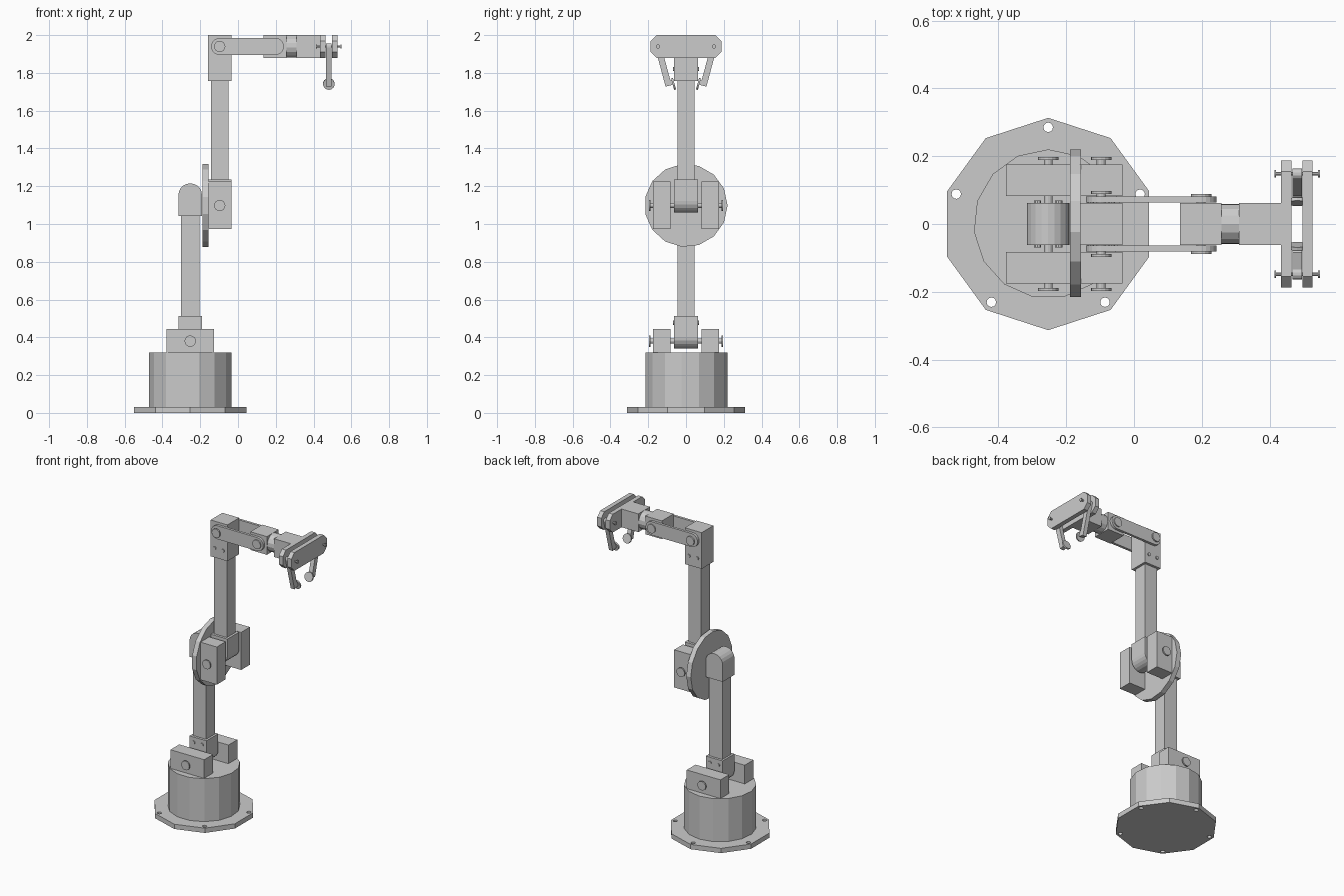
import bpy, bmesh
from math import sin, cos, pi, radians

if "Cube" in bpy.data.objects:
    bpy.data.objects.remove(bpy.data.objects["Cube"])


def ring(cu, cv, r, n, start=90):
    """Regular polygon outline."""
    return [(cu + r * cos(radians(start) + 2 * pi * i / n),
             cv + r * sin(radians(start) + 2 * pi * i / n)) for i in range(n)]


def arc(cu, cv, r, a0, a1, n=8):
    """Open arc from angle a0 to a1 in degrees."""
    return [(cu + r * cos(radians(a0 + (a1 - a0) * i / n)),
             cv + r * sin(radians(a0 + (a1 - a0) * i / n))) for i in range(n + 1)]


def prism(name, pts, axis, a, b):
    """Extrude an outline along an axis from a to b (outline: x,z / y,z / x,y)."""
    place = {'x': lambda u, v, w: (w, u, v),
             'y': lambda u, v, w: (u, w, v),
             'z': lambda u, v, w: (u, v, w)}[axis]
    bm = bmesh.new()
    lo = [bm.verts.new(place(u, v, a)) for u, v in pts]
    hi = [bm.verts.new(place(u, v, b)) for u, v in pts]
    bm.faces.new(lo)
    bm.faces.new(hi)
    n = len(pts)
    for i in range(n):
        j = (i + 1) % n
        bm.faces.new((lo[i], lo[j], hi[j], hi[i]))
    bmesh.ops.recalc_face_normals(bm, faces=bm.faces)
    mesh = bpy.data.meshes.new(name)
    bm.to_mesh(mesh)
    bm.free()
    ob = bpy.data.objects.new(name, mesh)
    bpy.context.collection.objects.link(ob)
    return ob


def box(name, x0, x1, y0, y1, z0, z1):
    return prism(name, [(x0, y0), (x1, y0), (x1, y1), (x0, y1)], 'z', z0, z1)


def bolts(name, x, z):
    """Two small bolt heads on both sides of a sleeve."""
    for dx in (-0.031, 0.031):
        prism(name, ring(x + dx, z, 0.011, 10), 'y', -0.069, 0.069)


def pin(name, x, z, reach, thick=0.009):
    """Hinge pin along y with a flat head at each end."""
    prism(name + "_shaft", ring(x, z, 0.013, 12), 'y', -reach, reach)
    for s in (-1, 1):
        prism(name + "_head", ring(x, z, 0.03, 16), 'y', s * (reach - thick), s * reach)


XB, XE, W = -0.253, -0.097, 0.0625     # lower arm x, upper arm x, sleeve half width
ZS, ZE, ZW = 0.38, 1.098, 1.94         # shoulder, elbow and wrist heights

# Base plate with five mounting holes
plate = prism("base_plate", ring(XB, 0, 0.313, 10), 'z', 0, 0.032)
for k in range(5):
    a = radians(90 + 72 * k)
    cutter = prism("hole_cutter", ring(XB + 0.285 * cos(a), 0.285 * sin(a), 0.014, 12),
                   'z', -0.05, 0.1)
    cutter.hide_render = True
    cutter.hide_viewport = True
    mod = plate.modifiers.new("hole", 'BOOLEAN')
    mod.operation = 'DIFFERENCE'
    mod.solver = 'EXACT'
    mod.object = cutter

# Turntable drum
prism("base_drum", ring(XB, 0, 0.22, 15), 'z', 0.032, 0.32)

# Shoulder and elbow cheeks
for s in (-1, 1):
    y0, y1 = sorted((s * 0.082, s * 0.175))
    box("shoulder_cheek", XB - 0.125, XB + 0.125, y0, y1, 0.32, 0.445)
    box("elbow_cheek", XE - W, XE + W, y0, y1, 0.973, 1.225)
pin("shoulder_pin", XB, ZS, 0.197)
pin("elbow_pin", XE, ZE, 0.197)

# Round-ended sleeves at the arm ends
for name, x, z_end, z_flat in (("shoulder_sleeve", XB, 0.34, 0.512),
                               ("lower_arm_cap", XB, 1.215, 1.042),
                               ("elbow_sleeve", XE, 1.06, 1.235)):
    d = 1 if z_end > z_flat else -1
    outline = [(x + W, z_flat)] + arc(x, z_end - d * W, W, 0, d * 180, 10) + [(x - W, z_flat)]
    prism(name, outline, 'y', -W, W)
bolts("shoulder_bolt", XB, 0.477)

# Arm tubes
box("lower_arm", XB - 0.049, XB + 0.049, -0.046, 0.046, 0.51, 1.045)
box("upper_arm", XE - 0.047, XE + 0.047, -0.046, 0.046, 1.23, 1.76)

# Elbow disc
prism("elbow_disc", ring(0, ZE, 0.22, 15, 0), 'x', -0.189, -0.156)

# Upper arm head block
box("upper_arm_head", XE - W, XE + W, -W, W, 1.757, 2.0)
bolts("head_bolt", XE, 1.82)
pin("head_pin", XE, ZW, 0.098)

# Forearm side links
link = arc(XE, ZW, 0.045, 90, 270, 10) + arc(0.198, ZW, 0.045, -90, 90, 10)
for s in (-1, 1):
    prism("forearm_link", link, 'y', s * 0.064, s * 0.081)
pin("wrist_pin", 0.198, ZW, 0.088)

# Wrist
box("wrist_block", 0.135, 0.258, -W, W, 1.878, 2.0)
prism("wrist_joint", ring(0, ZW, 0.06, 15), 'x', 0.258, 0.31)
box("hand_block", 0.31, 0.435, -W, W, 1.878, 2.0)

# Gripper plates with cut corners
c, hy, hz = 0.032, 0.187, 0.061
octagon = [(-hy, -hz + c), (-hy + c, -hz), (hy - c, -hz), (hy, -hz + c),
           (hy, hz - c), (hy - c, hz), (-hy + c, hz), (-hy, hz - c)]
octagon = [(u, v + 1.939) for u, v in octagon]
for x0 in (0.434, 0.497):
    prism("gripper_plate", octagon, 'x', x0, x0 + 0.03)

# Fingers with pads, pivoting between the plates
tilt = radians(15)
for s in (-1, 1):
    def local(a, b):
        """a runs down the finger, b runs toward the other finger."""
        return (s * (0.148 - a * sin(tilt) - b * cos(tilt)),
                ZW - a * cos(tilt) + b * sin(tilt))
    h = 0.0165
    outline = [(0.216, -h)] + [(-v, u) for u, v in arc(0, 0, h, 180, 0, 6)]
    outline += [(0.185, h), (0.195, 0.024), (0.216, 0.024)]
    prism("finger", [local(a, b) for a, b in outline], 'x', 0.467, 0.495)
    pad = prism("finger_pad", ring(0, 0, 0.031, 14), 'y', -0.005, 0.005)
    y, z = local(0.213, 0.028)
    pad.location = (0.481, y, z)
    pad.rotation_euler = (-s * tilt, 0, 0)
    prism("finger_pin", ring(s * 0.148, ZW, 0.006, 10), 'x', 0.414, 0.548)
    for x0 in (0.414, 0.543):
        prism("finger_pin_head", ring(s * 0.148, ZW, 0.011, 12), 'x', x0, x0 + 0.005)
